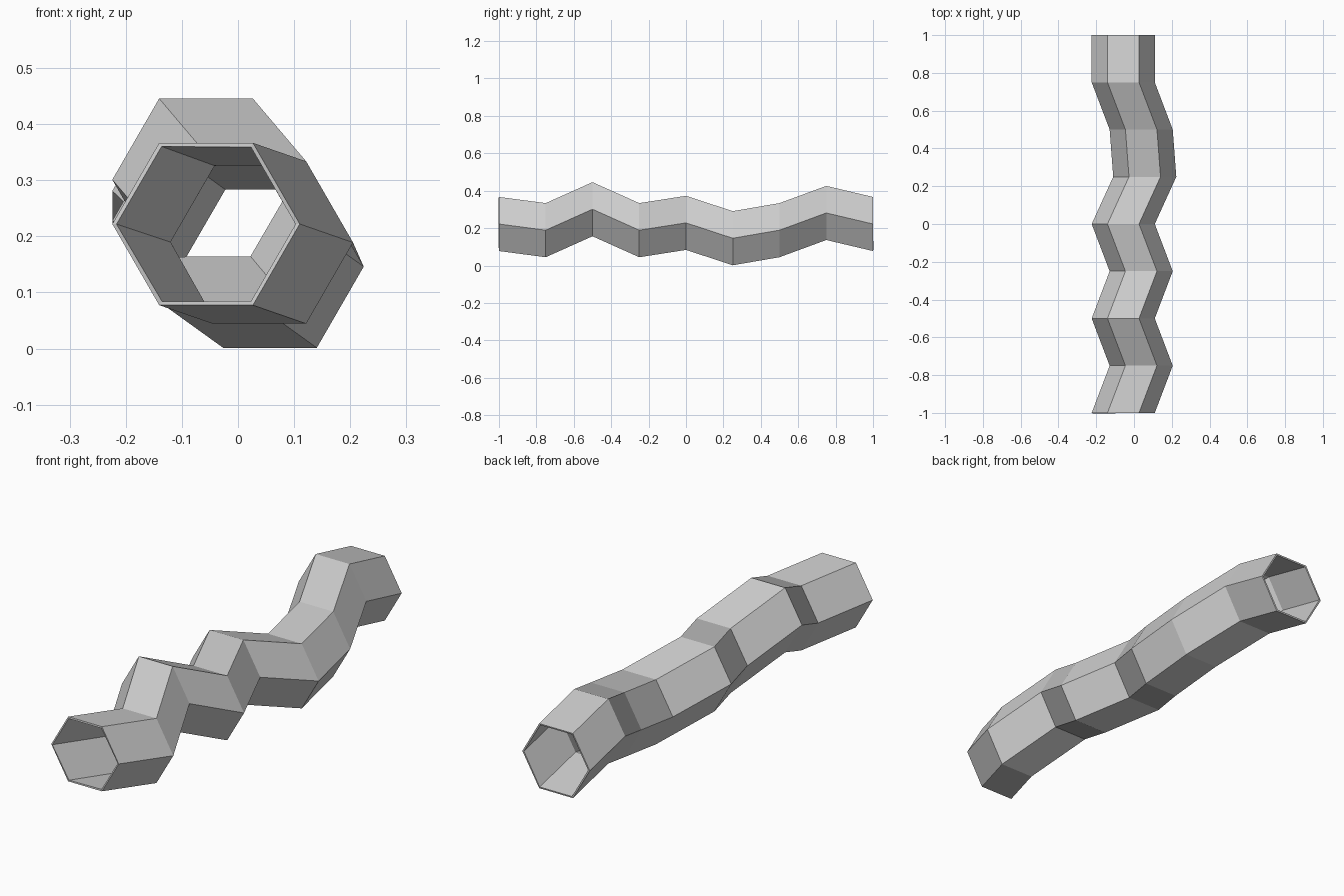
import bpy, bmesh, math

if "Cube" in bpy.data.objects:
    bpy.data.objects.remove(bpy.data.objects["Cube"])

R, SIDES, WALL = 0.167, 6, 0.007

# Centre (x, z) of each hexagonal ring, evenly spaced along y
path = [(-0.057, 0.222), (0.038, 0.189), (-0.057, 0.301), (0.038, 0.189),
        (-0.057, 0.228), (0.057, 0.146), (0.038, 0.189), (-0.057, 0.281),
        (-0.057, 0.222)]

# Zigzag tunnel: hexagon rings lofted together, open at both ends
bm = bmesh.new()
rings = []
for i, (cx, cz) in enumerate(path):
    y = -1 + 2 * i / (len(path) - 1)
    rings.append([bm.verts.new((cx + R * math.cos(a), y, cz + R * math.sin(a)))
                  for a in (2 * math.pi * k / SIDES for k in range(SIDES))])
for a, b in zip(rings, rings[1:]):
    for k in range(SIDES):
        n = (k + 1) % SIDES
        # wound so normals point outwards
        bm.faces.new((a[k], b[k], b[n], a[n]))

mesh = bpy.data.meshes.new("tunnel_tube")
bm.to_mesh(mesh)
bm.free()
tube = bpy.data.objects.new("tunnel_tube", mesh)
bpy.context.collection.objects.link(tube)

# Thin wall, thickened inwards
wall = tube.modifiers.new("wall", 'SOLIDIFY')
wall.thickness = WALL
wall.offset = -1
wall.use_even_offset = True
